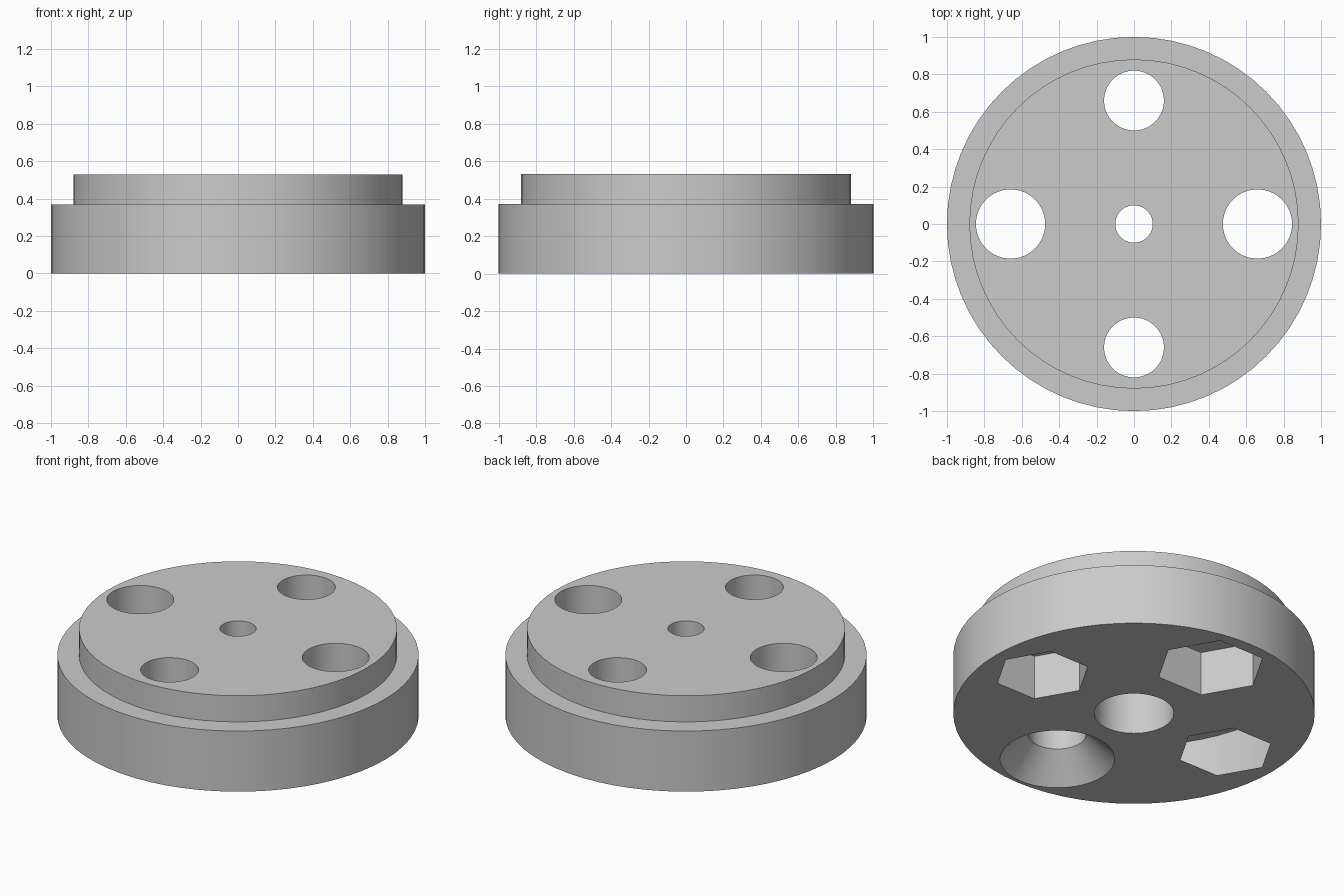
import bpy
import bmesh
import math

if "Cube" in bpy.data.objects:
    bpy.data.objects.remove(bpy.data.objects["Cube"], do_unlink=True)

HEIGHT = 0.53
RIM_TOP = 0.37
POCKET = 0.27
OVER = 0.05   # how far cutters reach past the surface
SIDES = 64

grey = bpy.data.materials.new("plain grey")
grey.use_nodes = True
grey.diffuse_color = (0.6, 0.6, 0.6, 1)
grey.node_tree.nodes["Principled BSDF"].inputs["Base Color"].default_value = grey.diffuse_color


def turned(name, profile, at=(0, 0), sides=SIDES):
    """Closed solid from stacked rings given as (radius, z), bottom to top."""
    bm = bmesh.new()
    rings = []
    for radius, z in profile:
        angles = [math.tau * i / sides for i in range(sides)]
        rings.append([bm.verts.new((at[0] + radius * math.cos(a),
                                    at[1] + radius * math.sin(a), z)) for a in angles])
    for low, high in zip(rings, rings[1:]):
        for i in range(sides):
            j = (i + 1) % sides
            bm.faces.new((low[i], low[j], high[j], high[i]))
    bm.faces.new(rings[0][::-1])
    bm.faces.new(rings[-1])
    mesh = bpy.data.meshes.new(name)
    bm.to_mesh(mesh)
    bm.free()
    mesh.materials.append(grey)
    obj = bpy.data.objects.new(name, mesh)
    bpy.context.collection.objects.link(obj)
    return obj


def bore(name, at, radius):
    return turned(name, [(radius, -OVER), (radius, HEIGHT + OVER)], at)


def pocket(name, at, radius, sides):
    return turned(name, [(radius, -OVER), (radius, POCKET)], at, sides)


# Stepped disc
disc = turned("stepped_disc", [(1, 0), (1, RIM_TOP), (0.88, RIM_TOP), (0.88, HEIGHT)])

# Centre shaft hole with a wider recess below
cutters = [bore("centre_bore", (0, 0), 0.1),
           pocket("centre_recess", (0, 0), 0.22, SIDES)]

# Side holes with hexagonal pockets
for side, x in (("left", 0.66), ("right", -0.66)):
    cutters.append(bore(side + "_bore", (x, 0), 0.185))
    cutters.append(pocket(side + "_hex_pocket", (x, 0), 0.265, 6))

# Back hole with a larger hexagonal pocket
cutters.append(bore("back_bore", (0, 0.66), 0.16))
cutters.append(pocket("back_hex_pocket", (0, 0.66), 0.305, 6))

# Front hole with a conical countersink
cutters.append(turned("front_countersink",
                      [(0.317 + OVER, -OVER), (0.16, 0.157), (0.16, HEIGHT + OVER)],
                      (0, -0.66)))

for cutter in cutters:
    mod = disc.modifiers.new(cutter.name, "BOOLEAN")
    mod.operation = "DIFFERENCE"
    mod.solver = "EXACT"
    mod.object = cutter
    cutter.hide_render = True

# Apply the cuts, then drop the cutters
bpy.context.view_layer.update()
graph = bpy.context.evaluated_depsgraph_get()
result = bpy.data.meshes.new_from_object(disc.evaluated_get(graph))
disc.modifiers.clear()
disc.data = result
for cutter in cutters:
    bpy.data.objects.remove(cutter, do_unlink=True)
result.materials.clear()
result.materials.append(grey)
for face in result.polygons:
    face.material_index = 0

# Smooth walls, sharp rims
bpy.ops.object.select_all(action="DESELECT")
disc.select_set(True)
bpy.context.view_layer.objects.active = disc
bpy.ops.object.shade_smooth_by_angle(angle=math.radians(30))
